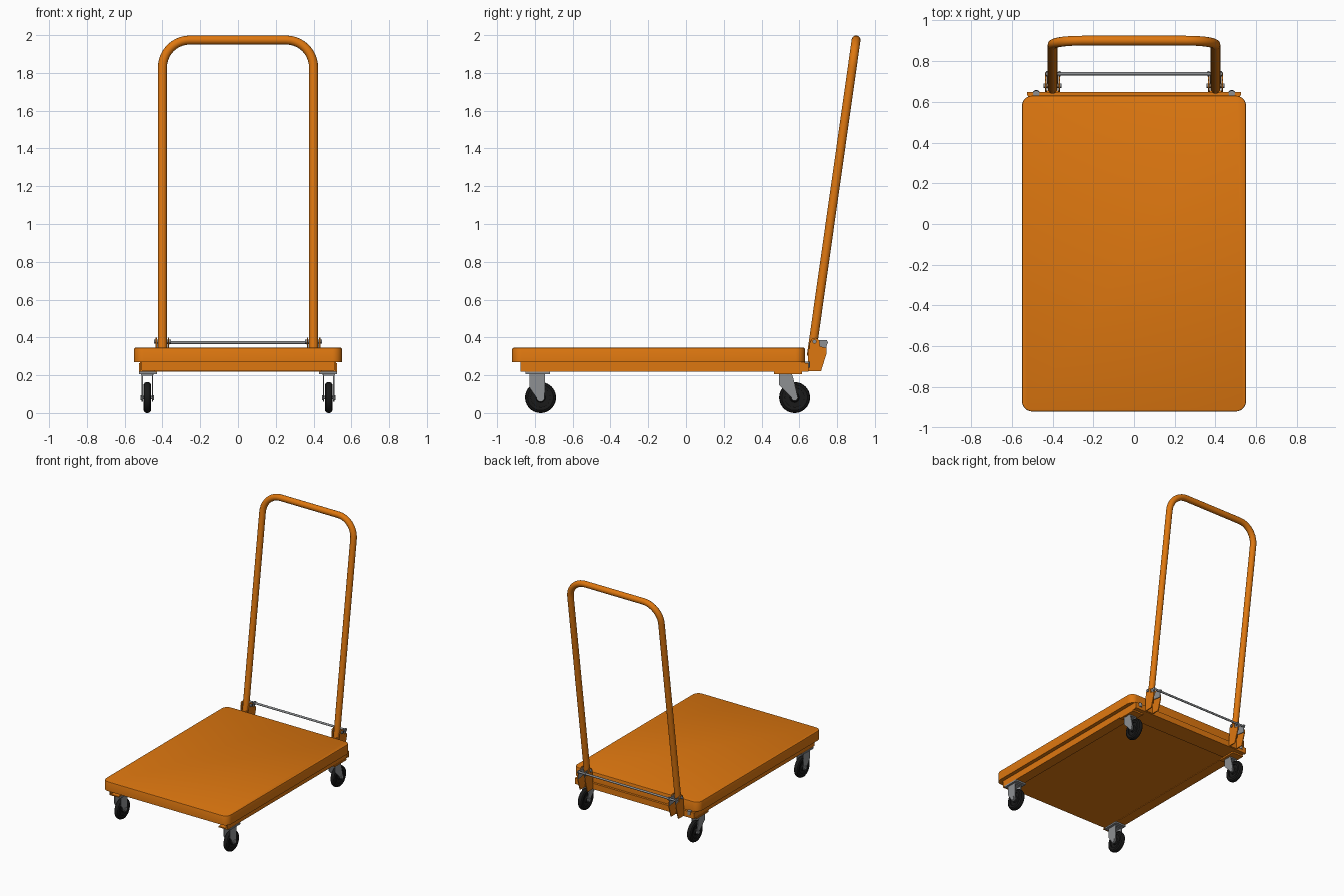
import bpy, bmesh, math
from mathutils import Vector

if "Cube" in bpy.data.objects:
    bpy.data.objects.remove(bpy.data.objects["Cube"])


def mat(name, rgb):
    m = bpy.data.materials.new(name)
    m.diffuse_color = (*rgb, 1)
    m.use_nodes = True
    m.node_tree.nodes["Principled BSDF"].inputs["Base Color"].default_value = m.diffuse_color
    return m


ORANGE = mat("orange paint", (0.73, 0.185, 0.005))
STEEL = mat("grey steel", (0.27, 0.28, 0.29))
RUBBER = mat("black rubber", (0.01, 0.01, 0.01))


def finish(name, bm, material, mirror=False, smooth=True):
    bmesh.ops.recalc_face_normals(bm, faces=bm.faces)
    me = bpy.data.meshes.new(name)
    bm.to_mesh(me)
    bm.free()
    ob = bpy.data.objects.new(name, me)
    bpy.context.collection.objects.link(ob)
    me.materials.append(material)
    if smooth:
        bpy.ops.object.select_all(action='DESELECT')
        ob.select_set(True)
        bpy.context.view_layer.objects.active = ob
        bpy.ops.object.shade_smooth_by_angle(angle=math.radians(35))
    if mirror:
        # mirrored across the x = 0 plane
        ob.modifiers.new("mirror", 'MIRROR')
    return ob


def add_prism(bm, profile, x0, x1):
    """Extrude a (y, z) outline from x0 to x1."""
    f = bm.faces.new([bm.verts.new((x0, y, z)) for y, z in profile])
    r = bmesh.ops.extrude_face_region(bm, geom=[f])
    vs = [v for v in r["geom"] if isinstance(v, bmesh.types.BMVert)]
    bmesh.ops.translate(bm, verts=vs, vec=(x1 - x0, 0, 0))


def prisms(name, profile, spans, material, mirror=True):
    bm = bmesh.new()
    for x0, x1 in spans:
        add_prism(bm, profile, x0, x1)
    return finish(name, bm, material, mirror)


def box(name, x, y, z, material, mirror=False):
    return prisms(name, [(y[0], z[0]), (y[1], z[0]), (y[1], z[1]), (y[0], z[1])], [x], material, mirror)


def disc(cy, cz, r, n=32):
    return [(cy + r * math.cos(2 * math.pi * i / n), cz + r * math.sin(2 * math.pi * i / n)) for i in range(n)]


def lathe(name, profile, centre, axis, material, mirror=True, n=40):
    """Spin a closed (radius, offset) outline round the x or z axis."""
    bm = bmesh.new()
    rings = []
    for i in range(n):
        c, s = math.cos(2 * math.pi * i / n), math.sin(2 * math.pi * i / n)
        rings.append([bm.verts.new(Vector(centre) + Vector((h, r * c, r * s) if axis == 'x' else (r * c, r * s, h)))
                      for r, h in profile])
    k = len(profile)
    for i in range(n):
        a, b = rings[i], rings[(i + 1) % n]
        for j in range(k):
            bm.faces.new((a[j], a[(j + 1) % k], b[(j + 1) % k], b[j]))
    return finish(name, bm, material, mirror)


# Deck: slab with rounded corners and softened top edge
bm = bmesh.new()
bmesh.ops.create_cube(bm, size=1)
for v in bm.verts:
    v.co = (v.co.x * 1.1, v.co.y * 1.55 - 0.145, v.co.z * 0.075 + 0.3075)
upright = [e for e in bm.edges if abs(e.verts[0].co.z - e.verts[1].co.z) > 0.01]
bmesh.ops.bevel(bm, geom=upright, offset=0.05, segments=8, affect='EDGES', profile=0.5)
rim = [e for e in bm.edges if all(v.co.z > 0.34 for v in e.verts)]
bmesh.ops.bevel(bm, geom=rim, offset=0.006, segments=2, affect='EDGES', profile=0.5)
finish("deck", bm, ORANGE)

# Side rails: channels open to the inside, under the deck
RY = (-0.875, 0.63)
box("rail_web", (0.508, 0.52), RY, (0.218, 0.27), ORANGE, True)
box("rail_flange", (0.44, 0.508), RY, (0.218, 0.226), ORANGE, True)

# Rear cross beam and the plate carrying the handle brackets
box("rear_beam_web", (-0.508, 0.508), (0.618, 0.63), (0.218, 0.27), ORANGE)
box("rear_beam_flange", (-0.44, 0.44), (0.50, 0.618), (0.218, 0.226), ORANGE)
box("rear_plate", (-0.525, 0.525), (0.63, 0.648), (0.218, 0.265), ORANGE)
lathe("plate_bolt", [(0.001, -0.015), (0.016, -0.015), (0.016, 0.015), (0.001, 0.015)],
      (0.48, 0.64, 0.256), 'z', STEEL, n=12)

# Casters: fixed pair in front, swivel pair at the rear
X, AZ, R = 0.48, 0.082, 0.082
TYRE = [(0.05, -0.018), (0.068, -0.02), (0.078, -0.014), (R, -0.005), (R, 0.005),
        (0.078, 0.014), (0.068, 0.02), (0.05, 0.018)]
HUB = [(0.008, -0.018), (0.02, -0.02), (0.026, -0.01), (0.052, -0.01),
       (0.052, 0.01), (0.026, 0.01), (0.02, 0.02), (0.008, 0.018)]
SIDES = [(X - 0.03, X - 0.024), (X + 0.024, X + 0.03)]


def caster(pre, wy, top_y0, top_y1, fork):
    lathe(pre + "_tyre", TYRE, (X, wy, AZ), 'x', RUBBER)
    lathe(pre + "_wheel_hub", HUB, (X, wy, AZ), 'x', RUBBER)
    prisms(pre + "_fork_sides", fork, SIDES, STEEL)
    box(pre + "_fork_top", (X - 0.03, X + 0.03), (top_y0, top_y1), (0.198, 0.206), STEEL, True)
    prisms(pre + "_axle", disc(wy, AZ, 0.009, 12), [(X - 0.036, X + 0.036)], STEEL)
    prisms(pre + "_axle_nuts", disc(wy, AZ, 0.016, 6), [(X - 0.036, X - 0.03), (X + 0.03, X + 0.036)], STEEL)


def foot(wy, r=0.022):
    """Rounded lower end of a fork side, from rear to front."""
    return [(wy + r * math.cos(a), AZ + r * math.sin(a)) for a in [-math.pi * i / 10 for i in range(11)]]


caster("front_caster", -0.77, -0.828, -0.747,
       foot(-0.77) + [(-0.828, 0.135), (-0.828, 0.206), (-0.747, 0.206)])
caster("rear_caster", 0.575, 0.492, 0.56,
       foot(0.575, 0.017) + [(0.492, 0.15), (0.492, 0.206), (0.56, 0.206), (0.568, 0.185)])
lathe("rear_caster_swivel", [(0.008, 0), (0.034, 0), (0.034, 0.012), (0.008, 0.012)], (X, 0.527, 0.204), 'z', STEEL)
for pre, y0, y1 in (("front", -0.85, -0.72), ("rear", 0.465, 0.615)):
    box(pre + "_caster_plate", (0.43, 0.525), (y0, y1), (0.206, 0.218), ORANGE if pre == "rear" else STEEL, True)

# Handle: bent tube leaning backwards
path, rc = [(-0.4, 0.30)], 0.145
top = 1.974
for sx in (-1, 1):
    arc = [(sx * (0.4 - rc + rc * math.cos(a)), top - rc + rc * math.sin(a))
           for a in [math.pi / 2 * i / 10 for i in range(11)]]
    path += arc if sx < 0 else arc[::-1]
path.append((0.4, 0.30))
cu = bpy.data.curves.new("handle", 'CURVE')
cu.dimensions = '3D'
cu.bevel_depth, cu.bevel_resolution, cu.use_fill_caps = 0.024, 5, True
sp = cu.splines.new('POLY')
sp.points.add(len(path) - 1)
for p, (x, z) in zip(sp.points, path):
    p.co = (x, 0.667 + (z - 0.33) * 0.142, z, 1)
cu.materials.append(ORANGE)
handle = bpy.data.objects.new("handle", cu)
bpy.context.collection.objects.link(handle)
bpy.ops.object.select_all(action='DESELECT')
handle.select_set(True)
bpy.context.view_layer.objects.active = handle
bpy.ops.object.convert(target='MESH')
bpy.ops.object.shade_smooth_by_angle(angle=math.radians(35))

# Handle brackets: two cheeks joined by a back plate, with a grey latch between
CHEEK = [(0.646, 0.222), (0.715, 0.222), (0.744, 0.315), (0.744, 0.345), (0.71, 0.352),
         (0.705, 0.385), (0.688, 0.398), (0.668, 0.395), (0.655, 0.37)]
prisms("bracket_cheeks", CHEEK, [(0.364, 0.371), (0.429, 0.436)], ORANGE)
box("bracket_back", (0.371, 0.429), (0.646, 0.655), (0.222, 0.34), ORANGE, True)
LATCH = [(0.672, 0.33), (0.744, 0.32), (0.746, 0.385), (0.70, 0.386), (0.672, 0.36)]
prisms("latch_plates", LATCH, [(0.372, 0.377), (0.423, 0.428)], STEEL)
prisms("bracket_pivot", disc(0.68, 0.378, 0.011, 12), [(0.355, 0.445)], STEEL)

# Release bar running between the brackets
prisms("release_bar", disc(0.738, 0.373, 0.008, 12), [(-0.435, 0.435)], STEEL, False)
prisms("release_bar_nuts", disc(0.738, 0.373, 0.014, 6), [(0.362, 0.37), (0.425, 0.433)], STEEL)
